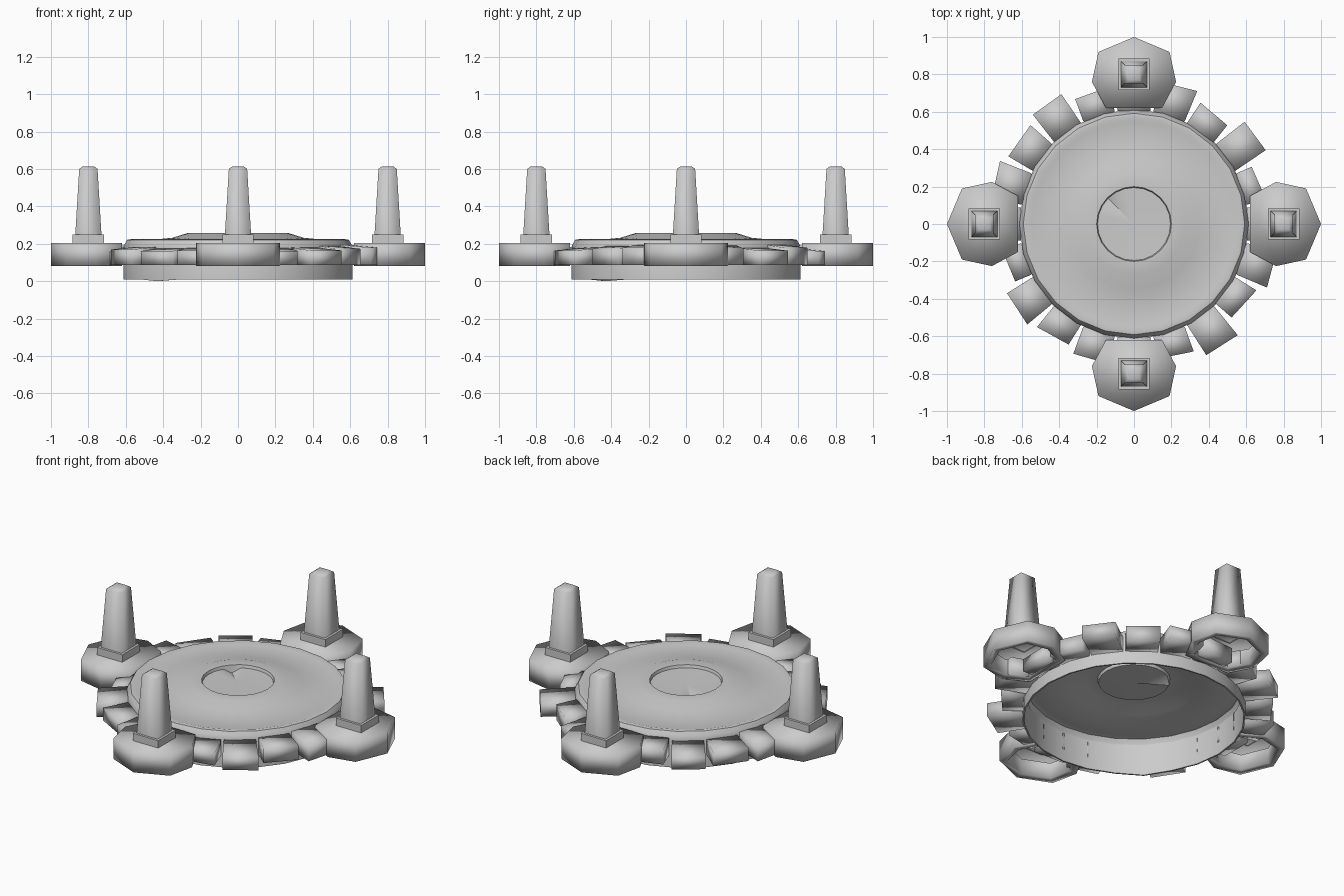
import bpy, bmesh, math, random
from mathutils import Vector, Matrix

random.seed(4)
cube = bpy.data.objects.get("Cube")
if cube:
    bpy.data.objects.remove(cube, do_unlink=True)

stone_grey = bpy.data.materials.new("stone grey")
stone_grey.use_nodes = True
GREY = (0.6, 0.6, 0.6, 1)
stone_grey.diffuse_color = GREY
stone_grey.node_tree.nodes["Principled BSDF"].inputs["Base Color"].default_value = GREY


def finish(name, bm, angle=None):
    """Turn a bmesh into a shaded object, smooth all over unless an angle is given."""
    mesh = bpy.data.meshes.new(name)
    bm.to_mesh(mesh)
    bm.free()
    mesh.materials.append(stone_grey)
    ob = bpy.data.objects.new(name, mesh)
    bpy.context.collection.objects.link(ob)
    bpy.ops.object.select_all(action="DESELECT")
    ob.select_set(True)
    bpy.context.view_layer.objects.active = ob
    if angle:
        bpy.ops.object.shade_smooth_by_angle(angle=math.radians(angle))
    else:
        bpy.ops.object.shade_smooth()
    return ob


def loft(bm, rings, close_top=True, close_bottom=False):
    """Skin a stack of equal closed rings."""
    loops = [[bm.verts.new(p) for p in ring] for ring in rings]
    n = len(loops[0])
    for a, b in zip(loops, loops[1:]):
        for i in range(n):
            j = (i + 1) % n
            bm.faces.new((a[i], a[j], b[j], b[i]))
    if close_top:
        bm.faces.new(loops[-1])
    if close_bottom:
        bm.faces.new(loops[0][::-1])
    return loops


def circle(r, z, n):
    return [Vector((r * math.cos(math.tau * i / n), r * math.sin(math.tau * i / n), z))
            for i in range(n)]


# Round platform: open underneath, rolled rim, raised ring and sunken centre
SIDES = 24
profile = [(0.604, 0.19), (0.604, 0.01), (0.613, 0.01), (0.613, 0.18), (0.605, 0.2),
           (0.592, 0.221), (0.575, 0.224), (0.55, 0.217), (0.43, 0.224), (0.35, 0.232),
           (0.27, 0.257), (0.2, 0.257), (0.195, 0.24)]
bm = bmesh.new()
loops = loft(bm, [circle(r, z, SIDES) for r, z in profile], close_top=False)
hub = bm.verts.new((0, 0, 0.235))
inner = loops[-1]
for i in range(SIDES):
    bm.faces.new((inner[i], inner[(i + 1) % SIDES], hub))
# chipped spot at the edge of the centre, and one sagging corner below
chip = round(SIDES * 0.355)
inner[chip].co.z -= 0.03
for k in (1, 2):
    loops[k][round(SIDES * 0.61)].co.z = 0
finish("platform", bm, 35)

# Ring of uneven paving blocks
reach = [0.73, 0.72, 0.79, 0.74, 0.76]
COUNT = 20
for i in range(COUNT):
    turn = math.tau * i / COUNT
    outer = reach[i % 5] + random.uniform(-0.02, 0.02)
    half = 0.098 + random.uniform(-0.006, 0.006)
    skew = random.uniform(-0.012, 0.012)
    top = 0.168 + random.uniform(-0.012, 0.012)
    plan = [(0.603, -0.088), (outer + skew, -half), (outer - skew, half), (0.603, 0.088)]
    low = [Vector((x, y, 0.085)) for x, y in plan]
    high = [Vector((x, y, top + (0.015 if x < 0.65 else 0))) for x, y in plan]
    bm = bmesh.new()
    loft(bm, [low, high], close_bottom=True)
    bm.transform(Matrix.Rotation(turn, 4, "Z"))
    finish(f"paving_block_{i + 1}", bm)

# Four pillars, each on a seven-sided hollow footing
half_plan = [(0.12, 0.19), (-0.04, 0.225), (-0.18, 0.15)]
footing_plan = [(0.2, 0)] + half_plan + [(x, -y) for x, y in reversed(half_plan)]


def square(half, z):
    return [Vector((sx * half, sy * half, z))
            for sx, sy in ((-1, -1), (1, -1), (1, 1), (-1, 1))]


for i, side in enumerate(("left", "back", "right", "front")):
    place = Matrix.Rotation(math.pi / 2 * i, 4, "Z") @ Matrix.Translation((0.8, 0, 0))

    bm = bmesh.new()
    loft(bm, [[Vector((x * s, y * s, z)) for x, y in footing_plan]
              for s, z in ((0.8, 0.18), (0.8, 0.085), (1, 0.08), (1, 0.205))])
    bm.transform(place)
    finish(f"{side}_footing", bm)

    bm = bmesh.new()
    loft(bm, [square(0.084, 0.2), square(0.084, 0.25)])
    bm.transform(place)
    finish(f"{side}_pillar_plinth", bm, 30)

    bm = bmesh.new()
    loft(bm, [square(0.07, 0.248), square(0.049, 0.6), square(0.03, 0.614)])
    bm.transform(place)
    finish(f"{side}_pillar", bm)
